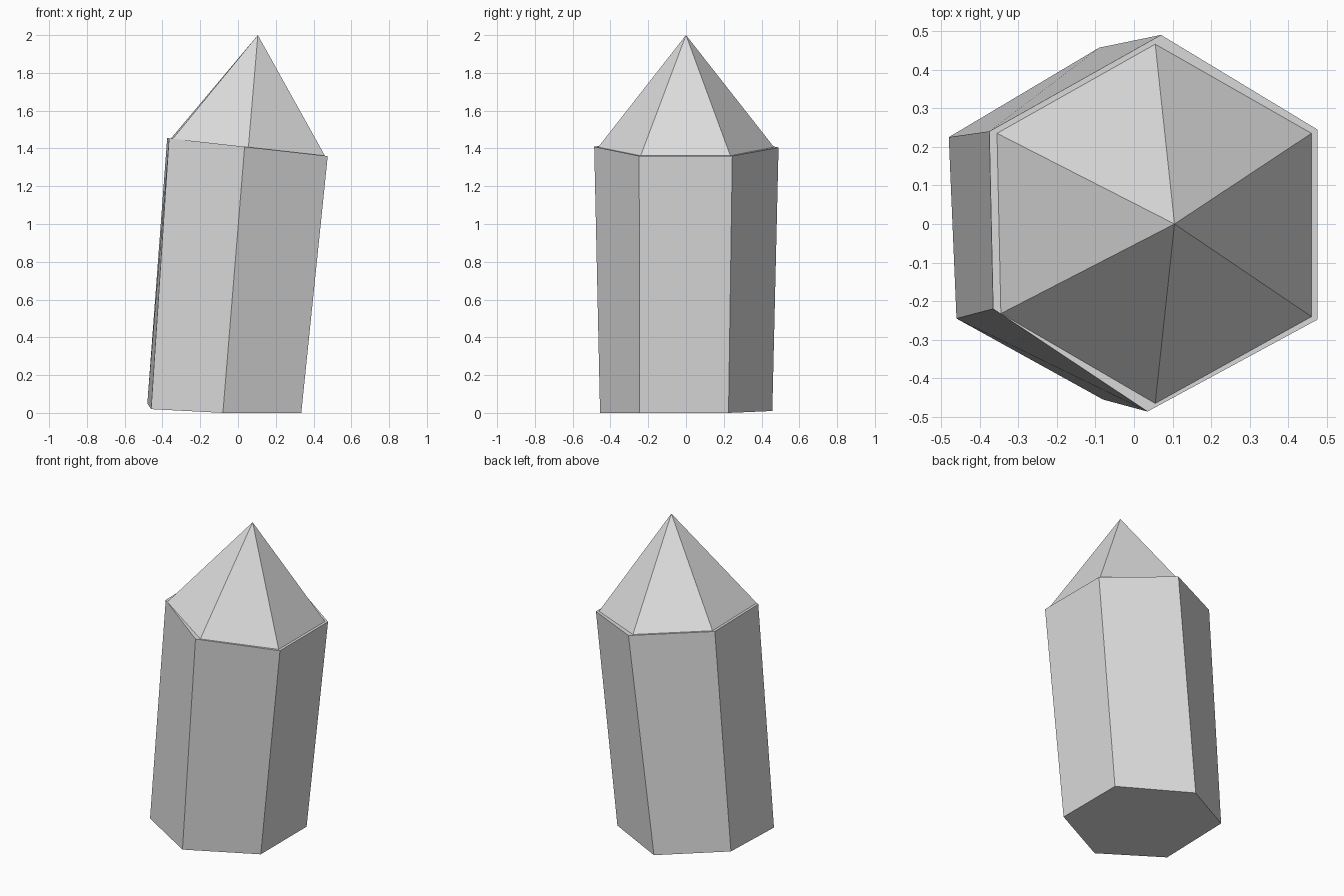
import bpy
import bmesh

# Remove the default cube if present
default_cube = bpy.data.objects.get("Cube")
if default_cube:
    bpy.data.objects.remove(default_cube, do_unlink=True)

# Single stone colour
stone = bpy.data.materials.new("pale_grey_stone")
stone.use_nodes = True
colour = (0.72, 0.72, 0.72, 1)
stone.diffuse_color = colour
shader = next(n for n in stone.node_tree.nodes if n.type == "BSDF_PRINCIPLED")
shader.inputs["Base Color"].default_value = colour


def tilted(outline):
    """Lift a flat outline onto the sloping shoulder plane of the crystal."""
    return [(x, y, 1.413 - 0.112 * x) for x, y in outline]


def finish(name, bm):
    """Turn a bmesh into a flat-shaded object with the stone material."""
    bmesh.ops.recalc_face_normals(bm, faces=bm.faces)
    mesh = bpy.data.meshes.new(name)
    bm.to_mesh(mesh)
    bm.free()
    mesh.materials.append(stone)
    obj = bpy.data.objects.new(name, mesh)
    bpy.context.collection.objects.link(obj)
    return obj


def make_prism(name, lower, upper):
    """Skin two matching rings and cap both ends."""
    bm = bmesh.new()
    low = [bm.verts.new(p) for p in lower]
    top = [bm.verts.new(p) for p in upper]
    count = len(low)
    for i in range(count):
        j = (i + 1) % count
        bm.faces.new((low[i], low[j], top[j], top[i]))
    bm.faces.new(low[::-1])
    bm.faces.new(top)
    return finish(name, bm)


def make_pyramid(name, base, apex):
    """Fan triangles from a base ring up to the apex and close the base."""
    bm = bmesh.new()
    ring = [bm.verts.new(p) for p in base]
    tip = bm.verts.new(apex)
    for a, b in zip(ring, ring[1:] + ring[:1]):
        bm.faces.new((a, b, tip))
    bm.faces.new(ring[::-1])
    return finish(name, bm)


# Leaning six-sided shaft, anticlockwise from the front left corner
foot = [(0.335, -0.245, 0), (0.335, 0.225, 0), (-0.09, 0.457, 0.01),
        (-0.48, 0.225, 0.05), (-0.46, -0.245, 0.02), (-0.08, -0.455, 0)]
shoulder = [(0.475, -0.248), (0.475, 0.245), (0.07, 0.49),
            (-0.375, 0.24), (-0.365, -0.22), (0.035, -0.486)]
make_prism("crystal_shaft", foot, tilted(shoulder))

# Pointed tip, set slightly inside the shoulder
tip_base = [(0.46, -0.24), (0.46, 0.235), (0.055, 0.466),
            (-0.355, 0.235), (-0.345, -0.232), (0.055, -0.465)]
make_pyramid("crystal_tip", tilted(tip_base), (0.105, 0, 2))
